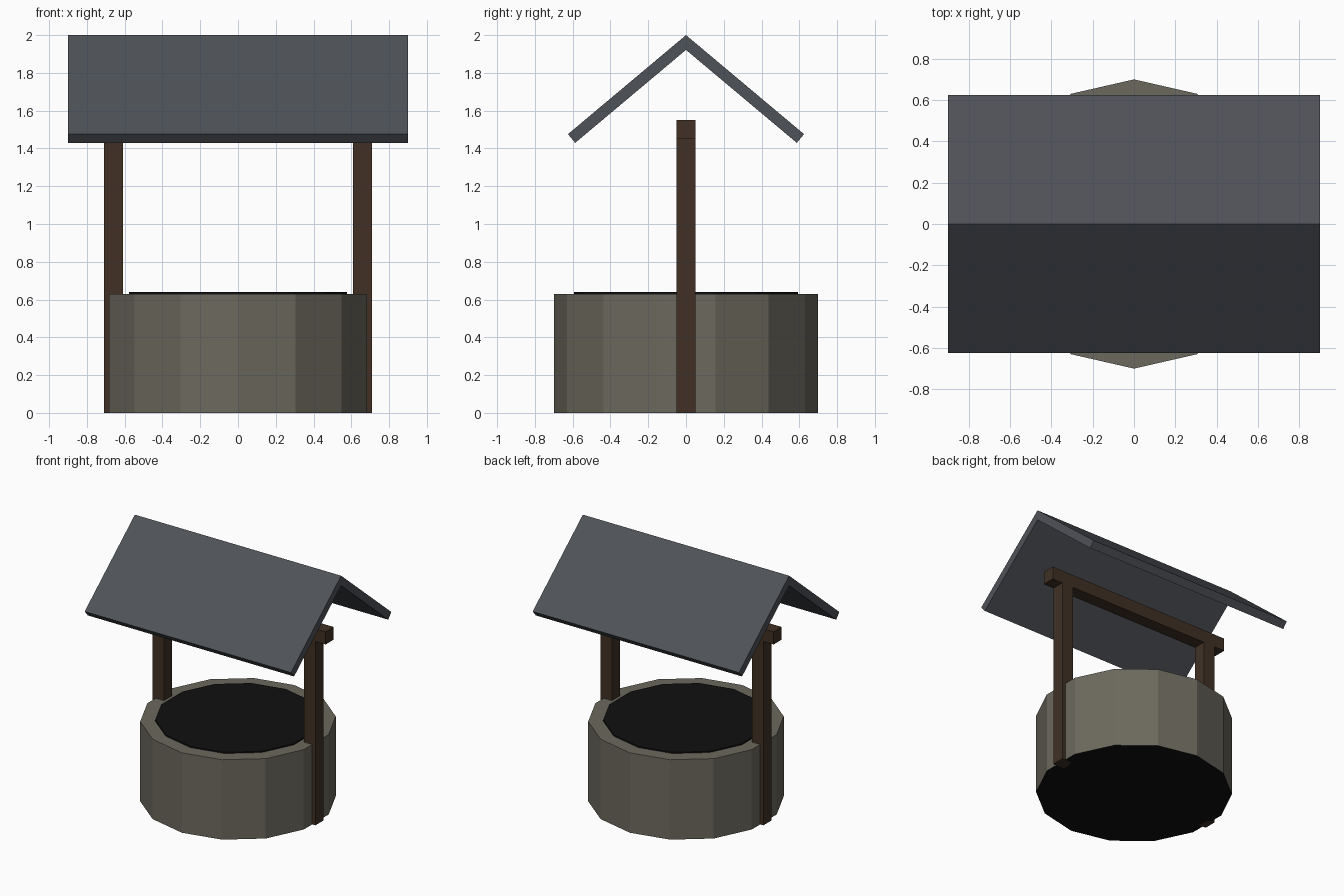
import bpy
import math

cube = bpy.data.objects.get("Cube")
if cube:
    bpy.data.objects.remove(cube, do_unlink=True)


def material(name, rgb):
    mat = bpy.data.materials.new(name)
    mat.use_nodes = True
    color = (*rgb, 1.0)
    mat.diffuse_color = color
    mat.node_tree.nodes["Principled BSDF"].inputs["Base Color"].default_value = color
    return mat


stone = material("stone", (0.15, 0.14, 0.11))
wood = material("dark wood", (0.052, 0.03, 0.018))
slate = material("slate", (0.078, 0.085, 0.098))
dark = material("dark water", (0.005, 0.005, 0.005))


def drum(name, radius, bottom, top, mat):
    """Upright 14-sided cylinder with a corner on the y axis."""
    bpy.ops.mesh.primitive_cylinder_add(
        vertices=14, radius=radius, depth=top - bottom,
        location=(0, 0, (bottom + top) / 2))
    obj = bpy.context.object
    obj.name = name
    obj.data.materials.append(mat)
    return obj


def box(name, center, size, mat):
    bpy.ops.mesh.primitive_cube_add(size=1, location=center)
    obj = bpy.context.object
    obj.name = name
    obj.scale = size
    bpy.ops.object.transform_apply(location=False, rotation=False, scale=True)
    obj.data.materials.append(mat)
    return obj


def extrude_profile(name, profile, half_width, mat):
    """Extrude a closed (y, z) outline along x."""
    n = len(profile)
    verts = [(x, y, z) for x in (-half_width, half_width) for y, z in profile]
    # caps are split at the ridge into two convex quads each
    faces = [(i, i + n, (i + 1) % n + n, (i + 1) % n) for i in range(n)]
    half = [(0, 1, 2, 5), (5, 2, 3, 4)]
    faces += half
    faces += [tuple(i + n for i in reversed(f)) for f in half]
    mesh = bpy.data.meshes.new(name)
    mesh.from_pydata(verts, [], faces)
    mesh.materials.append(mat)
    obj = bpy.data.objects.new(name, mesh)
    bpy.context.collection.objects.link(obj)
    return obj


# Stone wall with a dark underside
wall = drum("stone_wall", 0.7, 0, 0.63, stone)
wall.data.materials.append(dark)
for face in wall.data.polygons:
    if face.normal.z < -0.5:
        face.material_index = 1

# Dark well opening, slightly proud of the rim
drum("well_opening", 0.593, 0.6, 0.64, dark)

# Posts and crossbeam
for side, sign in (("left", 1), ("right", -1)):
    box(side + "_post", (sign * 0.66, 0, 0.725), (0.1, 0.1, 1.45), wood)
box("crossbeam", (0, 0, 1.5), (1.6, 0.1, 0.1), wood)

# Gable roof
pitch = math.radians(40)
thick = 0.06
eave_y = 0.625
ridge_z = 2.0
eave_z = ridge_z - eave_y * math.tan(pitch)
low_y = eave_y - thick * math.sin(pitch)
low_z = eave_z - thick * math.cos(pitch)
inner_z = ridge_z - thick / math.cos(pitch)
extrude_profile("roof", [
    (-low_y, low_z), (-eave_y, eave_z), (0, ridge_z),
    (eave_y, eave_z), (low_y, low_z), (0, inner_z)], 0.9, slate)

# Consistent outward normals on the roof
roof = bpy.data.objects["roof"]
bpy.ops.object.select_all(action="DESELECT")
roof.select_set(True)
bpy.context.view_layer.objects.active = roof
bpy.ops.object.mode_set(mode="EDIT")
bpy.ops.mesh.select_all(action="SELECT")
bpy.ops.mesh.normals_make_consistent(inside=False)
bpy.ops.object.mode_set(mode="OBJECT")
